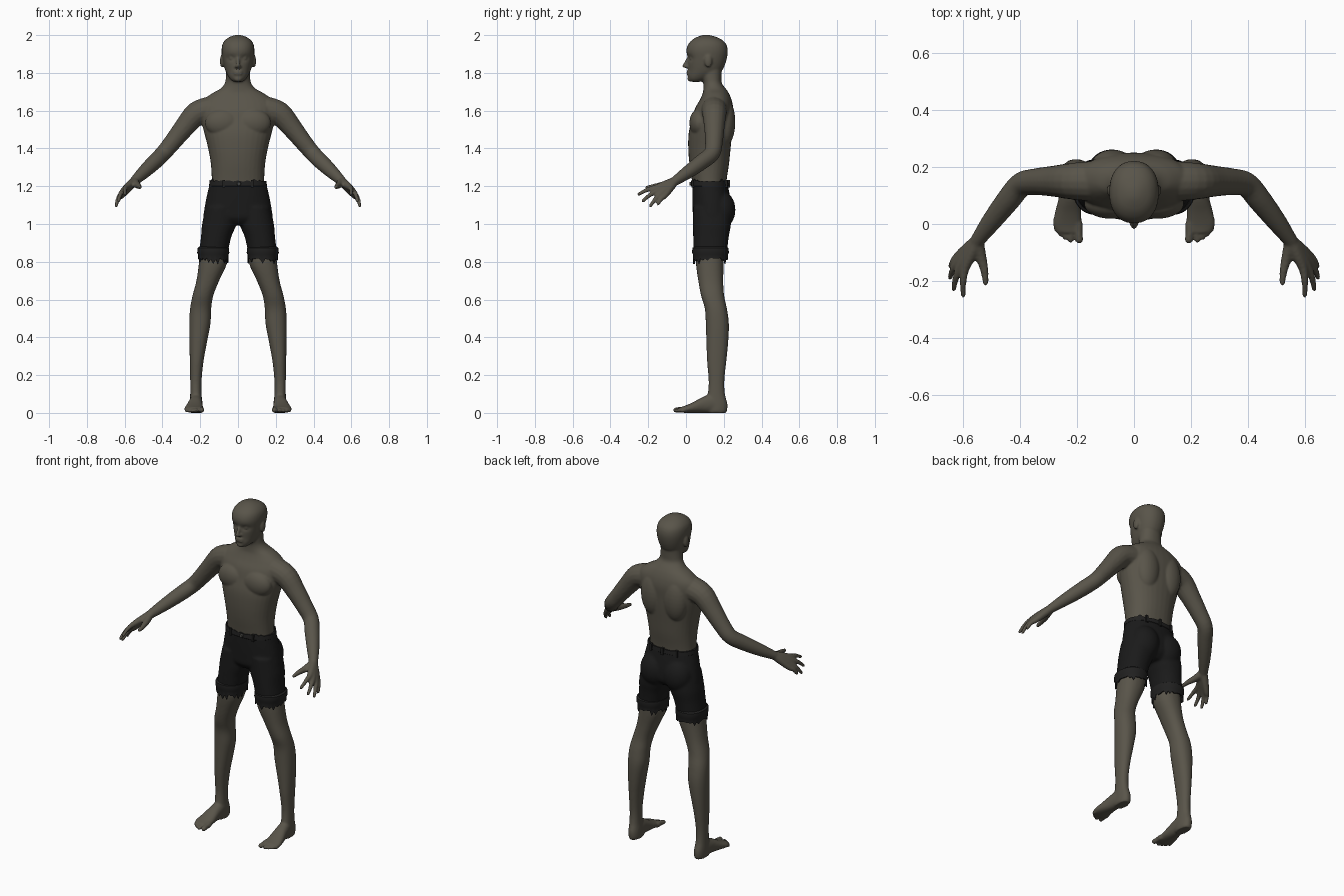
import bpy, bmesh, math, random
from mathutils import Vector, Matrix

random.seed(4)
cube = bpy.data.objects.get("Cube")
if cube:
    bpy.data.objects.remove(cube, do_unlink=True)


def material(name, colour):
    mat = bpy.data.materials.new(name)
    mat.use_nodes = True
    mat.diffuse_color = (*colour, 1)
    shader = next(n for n in mat.node_tree.nodes if n.type == 'BSDF_PRINCIPLED')
    shader.inputs["Base Color"].default_value = (*colour, 1)
    shader.inputs["Roughness"].default_value = 0.8
    return mat


SKIN = material("skin brown", (.10, .09, .068))
CLOTH = material("black cloth", (.0105, .0105, .0105))
TRIM = material("charcoal trim", (.015, .0148, .0145))
METAL = material("grey button", (.06, .06, .055))


def smooth_rows(rows, steps=4):
    """Catmull-Rom interpolation between rows of numbers."""
    out = []
    for i in range(len(rows) - 1):
        a, b, c, d = (rows[max(0, min(len(rows) - 1, i + k))] for k in (-1, 0, 1, 2))
        for s in range(steps):
            t = s / steps
            out.append([q + .5 * t * (r - p + t * (2 * p - 5 * q + 4 * r - s4
                        + t * (3 * (q - r) + s4 - p)))
                        for p, q, r, s4 in zip(a, b, c, d)])
    return out + [list(rows[-1])]


def loft(bm, rings):
    rings = [[bm.verts.new(p) for p in ring] for ring in rings]
    for low, high in zip(rings, rings[1:]):
        for i in range(len(low)):
            bm.faces.new((low[i - 1], low[i], high[i], high[i - 1]))
    bm.faces.new(rings[0])
    bm.faces.new(rings[-1])
    return [v for ring in rings for v in ring]


def oval(centre, half, low, high, count=32, power=.9):
    """Rounded section: half width about centre, between low and high."""
    pts = []
    for i in range(count):
        a = math.tau * i / count
        c, s = (math.copysign(abs(f) ** power, f) for f in (math.cos(a), math.sin(a)))
        pts.append((centre + half * c, (low + high) / 2 + (high - low) / 2 * s))
    return pts


def stack(bm, rows, along_y=False):
    """Rows of (position, centre x, half width, low, high) along z or y."""
    rings = []
    for pos, *section in smooth_rows(rows):
        rings.append([(x, pos, w) if along_y else (x, w, pos) for x, w in oval(*section)])
    return loft(bm, rings)


def tube(bm, rows, count=16):
    """Rows of (x, y, z, radius), with rounded ends."""
    rows = smooth_rows(rows)
    pts = [Vector(r[:3]) for r in rows]
    rings = []

    def ring(centre, t, radius):
        u = t.cross(Vector((1, 0, 0))).normalized()
        v = t.cross(u)
        rings.append([centre + radius * (u * math.cos(a) + v * math.sin(a))
                      for a in (math.tau * i / count for i in range(count))])

    for i, row in enumerate(rows):
        t = (pts[min(i + 1, len(pts) - 1)] - pts[max(i - 1, 0)]).normalized()
        angles = [0]
        if i == 0:
            angles = [-1.4, -1, -.5, 0]
        elif i == len(rows) - 1:
            angles = [0, .5, 1, 1.4]
        for a in angles:
            ring(pts[i] + t * row[3] * math.sin(a), t, row[3] * math.cos(a))
    loft(bm, rings)


def ball(bm, centre, radii):
    bmesh.ops.create_uvsphere(bm, u_segments=24, v_segments=16, radius=1,
                              matrix=Matrix.Translation(centre) @ Matrix.Diagonal((*radii, 1)))


def mirror_all(bm):
    made = bmesh.ops.duplicate(bm, geom=bm.verts[:] + bm.edges[:] + bm.faces[:])
    verts = [g for g in made["geom"] if isinstance(g, bmesh.types.BMVert)]
    bmesh.ops.scale(bm, vec=(-1, 1, 1), verts=verts)


def finish(bm, name, mat, modifiers=(), angle=60):
    bmesh.ops.recalc_face_normals(bm, faces=bm.faces[:])
    mesh = bpy.data.meshes.new(name)
    bm.to_mesh(mesh)
    bm.free()
    obj = bpy.data.objects.new(name, mesh)
    bpy.context.collection.objects.link(obj)
    bpy.ops.object.select_all(action='DESELECT')
    obj.select_set(True)
    bpy.context.view_layer.objects.active = obj
    for kind, settings in modifiers:
        mod = obj.modifiers.new(kind.title(), kind)
        for key, value in settings.items():
            setattr(mod, key, value)
        bpy.ops.object.modifier_apply(modifier=mod.name)
    obj.data.materials.clear()
    obj.data.materials.append(mat)
    bpy.ops.object.shade_smooth_by_angle(angle=math.radians(angle))
    return obj


def fuse(voxel, rounds):
    return [('REMESH', dict(mode='VOXEL', voxel_size=voxel)),
            ('SMOOTH', dict(factor=.5, iterations=rounds))]


# Body: left limbs first, then mirrored
body = bmesh.new()
stack(body, [(.9, .125, .07, .055, .2), (.8, .131, .075, .052, .2), (.7, .16, .06, .065, .197),
             (.62, .186, .055, .08, .202), (.55, .198, .056, .1, .217), (.47, .202, .056, .105, .227),
             (.37, .211, .046, .108, .223), (.27, .219, .036, .112, .213), (.17, .223, .03, .12, .203),
             (.1, .223, .03, .115, .206), (.05, .221, .033, .1, .219), (.015, .22, .033, .1, .218),
             (0, .22, .029, .11, .212)])
# Foot and toes
stack(body, [(.19, .22, .028, 0, .08), (.14, .222, .034, 0, .1), (.09, .226, .038, 0, .085),
             (.04, .231, .046, 0, .058), (0, .234, .05, 0, .04), (-.03, .23, .042, .002, .03)], True)
tube(body, [(.197, 0, .019, .018), (.195, -.03, .017, .015), (.192, -.055, .015, .014)])
for x, tip in ((.22, -.057), (.238, -.047), (.255, -.035), (.27, -.019)):
    tube(body, [(x - .005, .02, .02, .013), (x, tip + .02, .016, .01), (x + .002, tip, .011, .01)])
# Arm
tube(body, [(.15, .15, 1.605, .07), (.22, .15, 1.583, .064), (.285, .15, 1.51, .054),
            (.345, .148, 1.435, .047), (.395, .138, 1.375, .043), (.44, .085, 1.33, .042),
            (.5, .008, 1.273, .035), (.55, -.06, 1.226, .025)])
# Fingers, each with its palm bone
wrist = (.55, -.06, 1.226, .023)
for knuckle, tip in (((.592, -.155, 1.194), (.598, -.25, 1.158)),
                     ((.608, -.15, 1.176), (.632, -.228, 1.122)),
                     ((.616, -.133, 1.16), (.645, -.188, 1.096)),
                     ((.616, -.112, 1.15), (.643, -.148, 1.106))):
    k, t = Vector(knuckle), Vector(tip)
    tube(body, [wrist, (*((k + Vector(wrist[:3])) / 2), .021), (*k, .016),
                (*(k.lerp(t, .5) + Vector((.004, 0, .006))), .012), (*t, .009)])
tube(body, [wrist, (.536, -.115, 1.208, .019), (.524, -.165, 1.2, .014), (.52, -.207, 1.193, .01)])
# Chest, shoulder blade, ear and eye
ball(body, (.08, .07, 1.535), (.095, .052, .075))
ball(body, (.075, .205, 1.54), (.075, .056, .13))
ball(body, (.085, .118, 1.862), (.011, .02, .034))
ball(body, (.035, .031, 1.877), (.013, .013, .01))
mirror_all(body)
# Torso and neck
stack(body, [(z, 0, *row) for z, *row in (
    (1.17, .14, .04, .21), (1.24, .139, .03, .216), (1.32, .144, .018, .228), (1.4, .158, .012, .236),
    (1.48, .178, .014, .244), (1.55, .195, .03, .248), (1.61, .2, .047, .25), (1.655, .185, .072, .242),
    (1.69, .14, .088, .228), (1.715, .095, .092, .212), (1.745, .07, .092, .19),
    (1.78, .064, .085, .188), (1.82, .062, .085, .19))])
# Head, with eye sockets pressed in
head = stack(body, [(z, 0, *row) for z, *row in (
    (1.753, .025, .025, .08), (1.765, .04, .014, .11), (1.785, .054, .01, .15), (1.81, .066, .012, .188),
    (1.84, .075, .011, .205), (1.88, .083, .008, .217), (1.92, .087, .002, .221),
    (1.955, .081, .014, .211), (1.98, .061, .04, .183), (1.995, .033, .072, .145), (2.001, .01, .095, .12))])
for v in head:
    if v.co.y < .1:
        gap = ((abs(v.co.x) - .036) / .02) ** 2 + ((v.co.z - 1.877) / .013) ** 2
        v.co.y += .014 * math.exp(-gap)
# Nose, lips and chin
tube(body, [(0, .016, 1.885, .008), (0, .002, 1.858, .009), (0, -.008, 1.837, .011)])
ball(body, (0, .004, 1.833), (.019, .012, .009))
for z in (1.807, 1.795):
    ball(body, (0, .014, z), (.025, .012, .0065))
ball(body, (0, .02, 1.768), (.022, .013, .014))
finish(body, "body", SKIN, fuse(.006, 4), 80)

# Shorts
shorts = bmesh.new()
stack(shorts, [(1.09, .09, .08, .038, .235), (1.0, .1, .09, .037, .238),
               (.93, .116, .08, .038, .226), (.845, .131, .076, .04, .217)])
ball(shorts, (.078, .185, 1.075), (.085, .077, .1))
mirror_all(shorts)
stack(shorts, [(z, 0, *row) for z, *row in (
    (1.225, .147, .033, .218), (1.15, .165, .033, .232), (1.08, .178, .035, .24),
    (1.03, .18, .04, .235), (.995, .13, .07, .2))])
finish(shorts, "shorts", CLOTH, fuse(.008, 4), 80)


def band(bm, section, profile, jag, count=44):
    """Open cloth ring; the last profile row is torn by up to jag."""
    x, half, low, high = section
    rings = []
    for n, (z, grow) in enumerate(profile):
        last = n == len(profile) - 1
        pts = oval(x, half + grow, low - grow, high + grow, count)
        rings.append([bm.verts.new((px, py, z + (jag * random.random() * (1 if i % 2 else .3) if last else 0)))
                      for i, (px, py) in enumerate(pts)])
    for a, b in zip(rings, rings[1:]):
        for i in range(count):
            bm.faces.new((a[i - 1], a[i], b[i], b[i - 1]))


thick = [('SOLIDIFY', dict(thickness=.006, offset=-1))]

# Rolled cuffs with torn hems
for side, name in ((1, "left_cuff"), (-1, "right_cuff")):
    cuff = bmesh.new()
    band(cuff, (side * .131, .08, .037, .222),
         [(.88, -.006), (.873, .003), (.848, .005), (.838, 0), (.822, 0)], -.036)
    finish(cuff, name, TRIM, thick, 40)

# Waistband with a torn top edge
waist = bmesh.new()
band(waist, (0, .151, .028, .223), [(1.198, -.003), (1.202, .002), (1.224, 0)], .016)
finish(waist, "waistband", TRIM, thick, 40)

# Belt loops and button
loops = bmesh.new()
for x, y in ((.075, .036), (-.075, .036), (.085, .212), (-.085, .212), (0, .226)):
    bmesh.ops.create_cube(loops, size=1, matrix=Matrix.Translation((x, y, 1.213))
                          @ Matrix.Diagonal((.014, .014, .042, 1)))
finish(loops, "belt_loops", TRIM, angle=30)
button = bmesh.new()
bmesh.ops.create_cone(button, cap_ends=True, segments=16, radius1=.011, radius2=.009, depth=.009,
                      matrix=Matrix.Translation((.005, .023, 1.213)) @ Matrix.Rotation(math.pi / 2, 4, 'X'))
finish(button, "button", METAL, angle=30)
